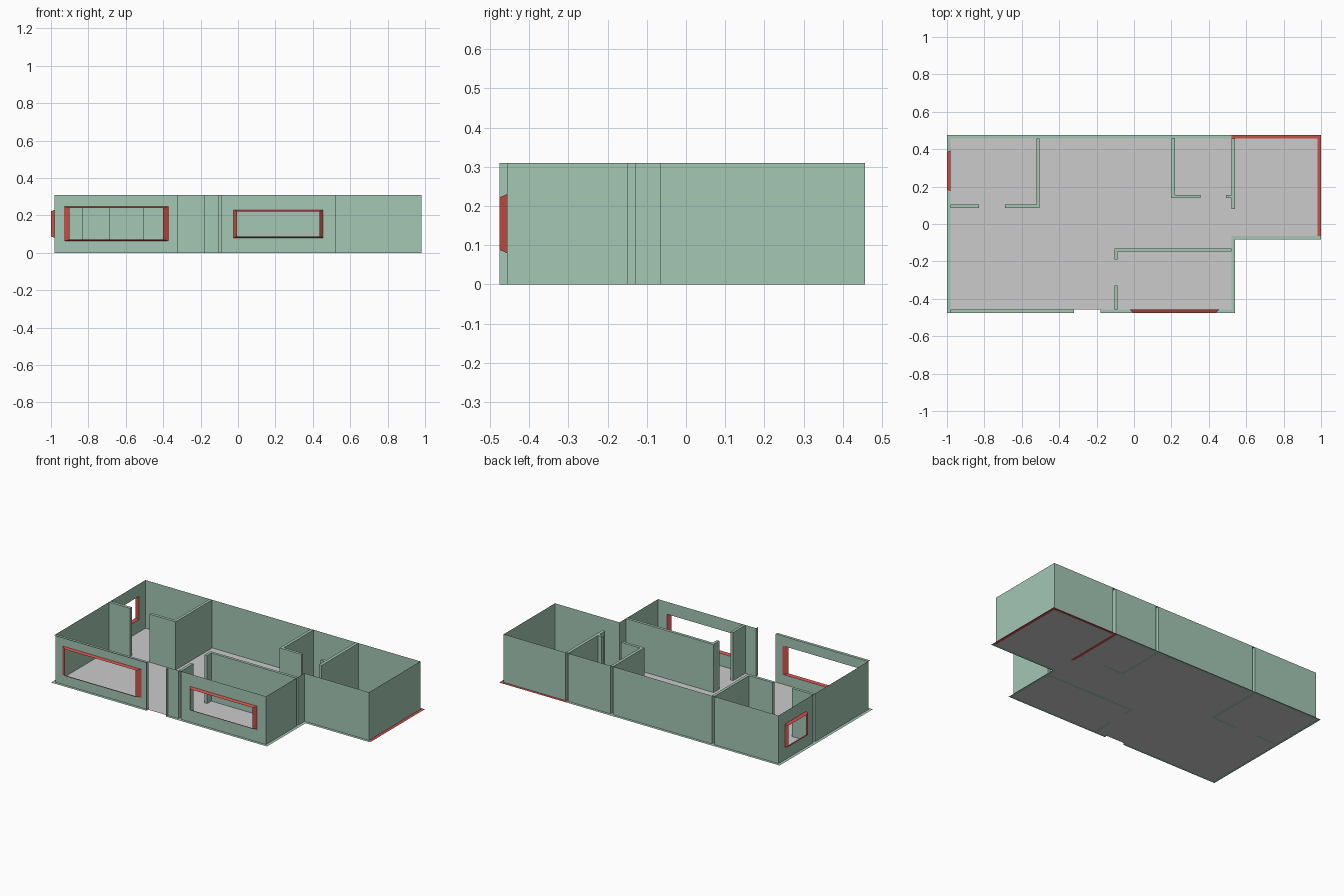
import bpy, bmesh

if "Cube" in bpy.data.objects:
    bpy.data.objects.remove(bpy.data.objects["Cube"])

H = 0.31                      # wall height
X0, X1, Y0, Y1 = -0.98, 0.98, -0.457, 0.457   # inner faces of the outer walls


def material(name, rgb):
    m = bpy.data.materials.new(name)
    m.diffuse_color = (*rgb, 1)
    m.use_nodes = True
    m.node_tree.nodes["Principled BSDF"].inputs["Base Color"].default_value = m.diffuse_color
    return m


GREEN = material("wall_green", (0.37, 0.57, 0.46))
RED = material("frame_red", (0.60, 0.08, 0.07))

# Plan rectangles: (x min, y min, x max, y max)
rooms = [(X0, Y0, 0.52, Y1), (0.52, -0.065, X1, Y1)]
slab = [(-1, -0.475, 0.54, 0.475), (0.54, -0.083, 1, 0.475)]
door = [(-0.32, -0.475, -0.18, Y0)]
inner_walls = [
    (-0.522, 0.085, -0.504, Y1), (-0.69, 0.085, -0.522, 0.104),   # left bedroom
    (X0, 0.085, -0.83, 0.104),
    (0.20, 0.138, 0.219, Y1), (0.219, 0.138, 0.355, 0.156),       # middle room
    (0.52, 0.08, 0.54, Y1), (0.492, 0.138, 0.52, 0.156),          # right partition
    (-0.105, -0.148, 0.52, -0.13), (-0.105, -0.19, -0.087, -0.148),
    (-0.105, Y0, -0.087, -0.33),                                  # front room
]
red_base = [(0.52, 0.08, 0.54, Y1), (0.52, Y1, 1, 0.475), (X1, -0.065, 1, 0.475)]
front_cap = [(X0, -0.475, -0.32, Y0)]

# Windows: name, wall axis, span, sill and head, then taper along span and height
windows = [
    ("front_left_window", "y", -0.93, -0.37, 0.063, 0.247, 0.03, 0.007),
    ("front_right_window", "y", -0.024, 0.455, 0.08, 0.23, 0.018, 0.008),
    ("left_window", "x", 0.176, 0.393, 0.08, 0.23, 0.008, 0.008),
]

# Split the plan into cells along every rectangle and window edge
rects = rooms + slab + door + inner_walls + red_base
xs = {v for r in rects for v in (r[0], r[2])}
ys = {v for r in rects for v in (r[1], r[3])}
for w in windows:
    (xs if w[1] == "y" else ys).update(w[2:4])
xs, ys = sorted(xs), sorted(ys)


def inside(x, y, group):
    return any(a < x < c and b < y < d for a, b, c, d in group)


def kind(i, j):
    if not (0 <= i < len(xs) - 1 and 0 <= j < len(ys) - 1):
        return ""
    x, y = (xs[i] + xs[i + 1]) / 2, (ys[j] + ys[j + 1]) / 2
    for label, group in (("inner", inner_walls), ("floor", rooms),
                         ("door", door), ("outer", slab)):
        if inside(x, y, group):
            return label
    return ""


def build(name, quads, mat=None):
    mesh = bpy.data.meshes.new(name)
    bm = bmesh.new()
    for q in quads:
        bm.faces.new([bm.verts.new(p) for p in q])
    bmesh.ops.remove_doubles(bm, verts=bm.verts, dist=0.0005)
    bmesh.ops.dissolve_limit(bm, angle_limit=0.01, verts=bm.verts, edges=bm.edges)
    bm.to_mesh(mesh)
    bm.free()
    if mat:
        mesh.materials.append(mat)
    bpy.context.collection.objects.link(bpy.data.objects.new(name, mesh))


def flat(i, j, z):
    a, b, c, d = xs[i], xs[i + 1], ys[j], ys[j + 1]
    return [(a, c, z), (b, c, z), (b, d, z), (a, d, z)]


def upright(axis, at, a, b, flip):
    """Wall strip over the span a..b, leaving out any window opening."""
    bands = [(0, H)]
    if at == (Y0 if axis == "y" else X0):
        for _, ax, lo, hi, sill, head, *_ in windows:
            if ax == axis and lo < (a + b) / 2 < hi:
                bands = [(0, sill), (head, H)]
    out = []
    for z0, z1 in bands:
        q = [(a, z0), (b, z0), (b, z1), (a, z1)]
        q = [(s, at, z) if axis == "y" else (at, s, z) for s, z in q]
        out.append(q[::-1] if flip else q)
    return out


def is_wall_edge(k, n):
    return {k, n} in ({"inner", "floor"}, {"outer", "floor"}, {"outer", "door"})


floor, base, red, caps, inner, outer = [], [], [], [], [], []
for i in range(len(xs) - 1):
    for j in range(len(ys) - 1):
        k = kind(i, j)
        if not k:
            continue
        x, y = (xs[i] + xs[i + 1]) / 2, (ys[j] + ys[j + 1]) / 2
        if k == "floor":
            floor.append(flat(i, j, 0))
        elif k != "door":
            (red if inside(x, y, red_base) else base).append(flat(i, j, 0))
        if k == "inner" or inside(x, y, front_cap):
            caps.append(flat(i, j, H))
        # Upright faces on the right and back sides of this cell
        for axis, n in (("x", kind(i + 1, j)), ("y", kind(i, j + 1))):
            if is_wall_edge(k, n):
                target = inner if "inner" in (k, n) else outer
                k_is_wall = k in ("inner", "outer")
                if axis == "x":
                    target += upright("x", xs[i + 1], ys[j], ys[j + 1], not k_is_wall)
                else:
                    target += upright("y", ys[j + 1], xs[i], xs[i + 1], k_is_wall)

build("floor", floor)
build("wall_base", base, GREEN)
build("red_wall_base", red, RED)
build("wall_tops", caps, GREEN)
build("inner_walls", inner, GREEN)
build("outer_walls", outer, GREEN)

# Window reveals tapering outwards
for name, axis, lo, hi, sill, head, ds, dz in windows:
    def ring(depth, s, z):
        pts = [(lo + s, sill + z), (hi - s, sill + z), (hi - s, head - z), (lo + s, head - z)]
        return [(p, depth, h) if axis == "y" else (depth, p, h) for p, h in pts]
    near = ring(Y0 if axis == "y" else X0, 0, 0)
    far = ring(-0.475 if axis == "y" else -1, ds, dz)
    build(name, [[near[n], near[(n + 1) % 4], far[(n + 1) % 4], far[n]] for n in range(4)], RED)
